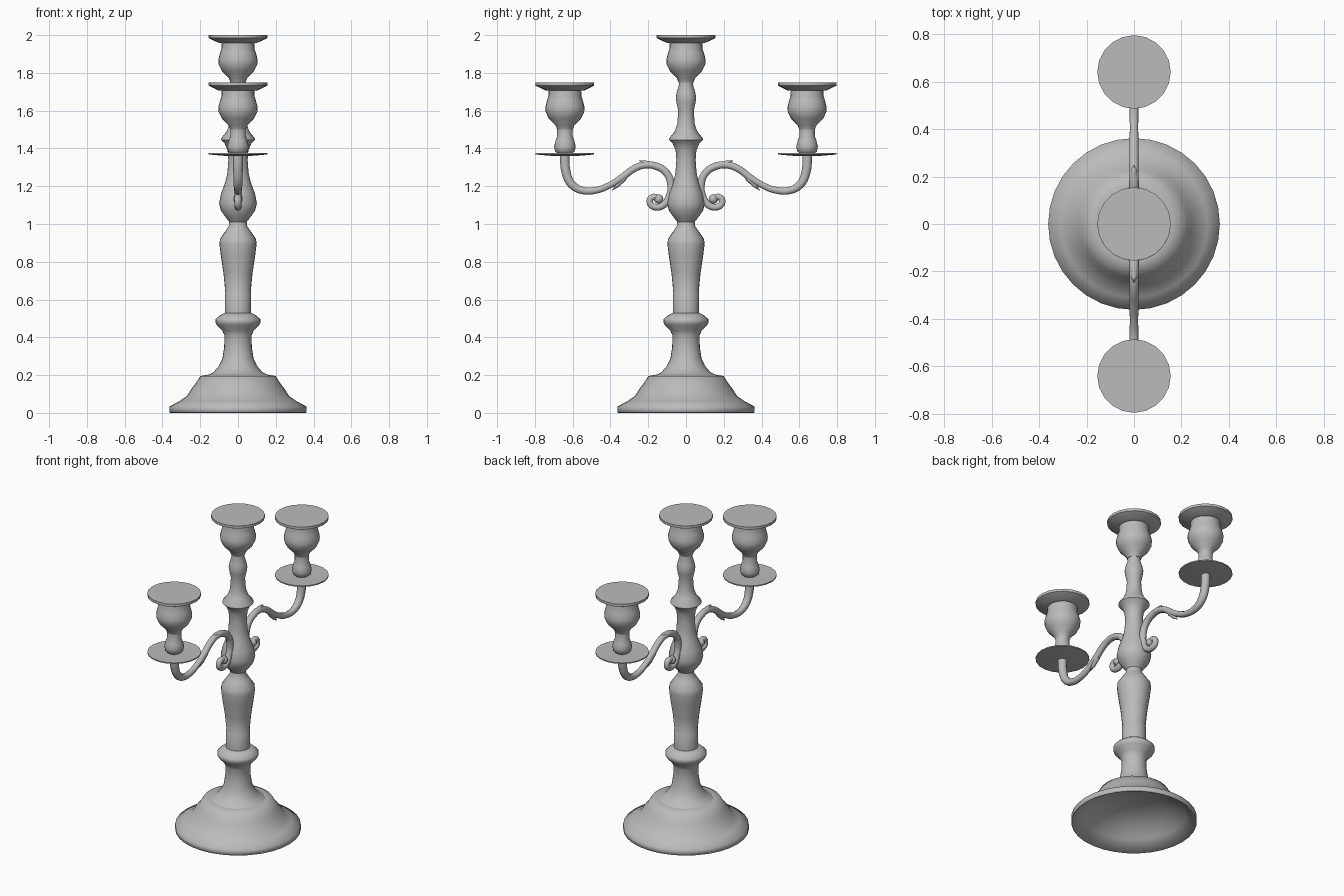
import bpy
import math
from mathutils import Vector

cube = bpy.data.objects.get("Cube")
if cube:
    bpy.data.objects.remove(cube, do_unlink=True)

metal = bpy.data.materials.new("grey metal")
metal.use_nodes = True
GREY = (0.5, 0.5, 0.5, 1)
metal.diffuse_color = GREY
metal.node_tree.nodes["Principled BSDF"].inputs["Base Color"].default_value = GREY


def finish(obj, angle):
    obj.data.materials.clear()
    obj.data.materials.append(metal)
    bpy.ops.object.select_all(action="DESELECT")
    obj.select_set(True)
    bpy.context.view_layer.objects.active = obj
    bpy.ops.object.shade_smooth_by_angle(angle=math.radians(angle))


def lathe(name, profile, y=0, z=0, sides=24, angle=50):
    """Spin a (radius, height) profile, bottom to top, around the z axis."""
    verts, rings = [], []
    for r, h in profile:
        count = sides if r > 0 else 1
        rings.append([len(verts) + i for i in range(count)])
        for i in range(count):
            a = math.tau * i / sides
            verts.append((r * math.cos(a), r * math.sin(a), h))
    faces = []
    for low, high in zip(rings, rings[1:]):
        for i in range(sides):
            j = (i + 1) % sides
            if len(low) == 1:
                faces.append((low[0], high[j], high[i]))
            elif len(high) == 1:
                faces.append((low[i], low[j], high[0]))
            else:
                faces.append((low[i], low[j], high[j], high[i]))
    if len(rings[0]) > 1:
        faces.append(rings[0][::-1])
    if len(rings[-1]) > 1:
        faces.append(rings[-1])
    mesh = bpy.data.meshes.new(name)
    mesh.from_pydata(verts, [], faces)
    obj = bpy.data.objects.new(name, mesh)
    obj.location = (0, y, z)
    bpy.context.collection.objects.link(obj)
    finish(obj, angle)
    return obj


def tube(name, points, radius):
    """Sweep a round section along (y, z, relative radius) points."""
    curve = bpy.data.curves.new(name, "CURVE")
    curve.dimensions = "3D"
    curve.bevel_depth = radius
    curve.bevel_resolution = 3
    curve.resolution_u = 5
    curve.use_fill_caps = True
    spline = curve.splines.new("BEZIER")
    spline.bezier_points.add(len(points) - 1)
    for p, (y, z, r) in zip(spline.bezier_points, points):
        p.co = (0, y, z)
        p.radius = r
        p.handle_left_type = p.handle_right_type = "AUTO"
    temp = bpy.data.objects.new(name + "_path", curve)
    bpy.context.collection.objects.link(temp)
    graph = bpy.context.evaluated_depsgraph_get()
    mesh = bpy.data.meshes.new_from_object(temp.evaluated_get(graph))
    bpy.data.objects.remove(temp, do_unlink=True)
    obj = bpy.data.objects.new(name, mesh)
    bpy.context.collection.objects.link(obj)
    finish(obj, 65)


# Foot, hollowed underneath
lathe("base", [(0, 0.165), (0.09, 0.16), (0.17, 0.142), (0.24, 0.108), (0.3, 0.06),
               (0.358, 0), (0.362, 0.002), (0.362, 0.034),
               (0.31, 0.062), (0.27, 0.09), (0.245, 0.13), (0.225, 0.155),
               (0.2, 0.195), (0.16, 0.202), (0, 0.202)], sides=32, angle=100)

# Turned stem in three sections
lathe("lower_stem", [(0.17, 0.195), (0.13, 0.215), (0.1, 0.25), (0.082, 0.29),
                     (0.073, 0.35), (0.072, 0.41), (0.083, 0.435), (0.112, 0.465),
                     (0.12, 0.48), (0.119, 0.496), (0.095, 0.517), (0.07, 0.53)])
lathe("middle_stem", [(0.07, 0.525), (0.07, 0.632), (0.067, 0.638), (0.077, 0.74),
                      (0.092, 0.84), (0.098, 0.89), (0.096, 0.92), (0.065, 0.965),
                      (0.048, 0.99), (0.045, 1.02)])
lathe("upper_stem", [(0.045, 1.01), (0.065, 1.035), (0.09, 1.07), (0.1, 1.11),
                     (0.09, 1.16), (0.068, 1.22), (0.056, 1.27), (0.051, 1.34),
                     (0.055, 1.39), (0.07, 1.425), (0.09, 1.445), (0.088, 1.455),
                     (0.06, 1.49), (0.046, 1.53), (0.041, 1.6), (0.05, 1.64),
                     (0.054, 1.67), (0.048, 1.7), (0.036, 1.74), (0.04, 1.78)])

# Candle cup and its flat rim, heights measured down from the rim top
CUP = [(0.04, -0.25), (0.05, -0.225), (0.085, -0.19), (0.102, -0.155), (0.104, -0.13),
       (0.095, -0.095), (0.087, -0.07), (0.086, -0.03)]
RIM = [(0.08, -0.043), (0.105, -0.04), (0.155, -0.016), (0.155, 0)]
NECK = [(0.035, 0.005), (0.052, 0.02), (0.057, 0.045), (0.05, 0.075), (0.041, 0.1),
        (0.041, 0.14)]
PAN = [(0.05, -0.006), (0.155, 0.003), (0.155, 0.01), (0, 0.005)]

lathe("centre_cup", CUP, z=2)
lathe("centre_rim", RIM, z=2, sides=20)

# Scrolled arm path: curl, rise, dip, then up to the pan
ARM = [(0.145, 1.137, 0.9), (0.178, 1.142, 0.9), (0.192, 1.115, 0.9),
       (0.165, 1.09, 0.95), (0.12, 1.1, 1), (0.087, 1.15, 1.05), (0.08, 1.21, 1.05),
       (0.103, 1.27, 1.05), (0.155, 1.305, 1.05), (0.22, 1.312, 1), (0.28, 1.29, 1),
       (0.34, 1.245, 1), (0.4, 1.208, 0.9), (0.47, 1.18, 0.95), (0.55, 1.178, 1.05),
       (0.607, 1.212, 1.2), (0.636, 1.28, 1.3), (0.642, 1.37, 1.4)]


def leaf(name, base, tip):
    """Pointed leaf tip breaking away from the arm."""
    a, b = Vector((0, *base)), Vector((0, *tip))
    length = (b - a).length
    obj = lathe(name, [(0.016, 0), (0.012, length * 0.6), (0, length)], sides=10)
    obj.location = a
    obj.rotation_euler = (b - a).to_track_quat("Z", "Y").to_euler()


for side, s in (("front", -1), ("back", 1)):
    tube(side + "_arm", [(s * y, z, r) for y, z, r in ARM], 0.0195)
    leaf(side + "_upper_leaf", (s * 0.185, 1.313), (s * 0.25, 1.336))
    leaf(side + "_lower_leaf", (s * 0.325, 1.245), (s * 0.392, 1.176))
    bpy.ops.mesh.primitive_uv_sphere_add(segments=12, ring_count=8, radius=0.025,
                                         location=(0, s * 0.145, 1.132))
    ball = bpy.context.object
    ball.name = side + "_scroll_end"
    finish(ball, 50)
    lathe(side + "_pan", PAN, s * 0.641, 1.365, sides=20)
    lathe(side + "_neck", NECK, s * 0.641, 1.365)
    lathe(side + "_cup", CUP, s * 0.641, 1.748)
    lathe(side + "_rim", RIM, s * 0.641, 1.748, sides=20)
